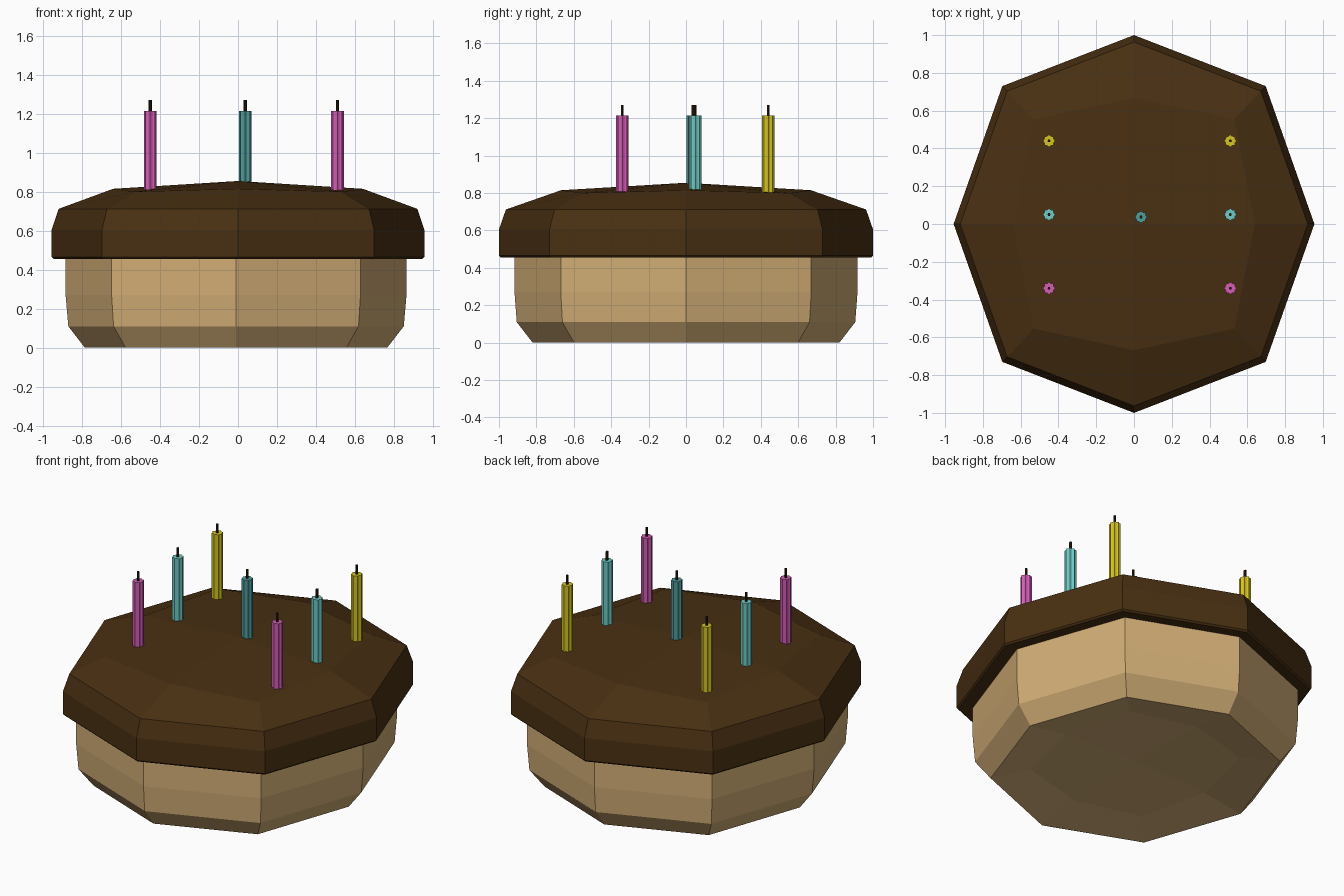
import bpy, bmesh, math

if "Cube" in bpy.data.objects:
    bpy.data.objects.remove(bpy.data.objects["Cube"])


def material(name, rgb):
    m = bpy.data.materials.new(name)
    m.diffuse_color = (*rgb, 1)
    m.use_nodes = True
    m.node_tree.nodes["Principled BSDF"].inputs["Base Color"].default_value = m.diffuse_color
    return m


SPONGE = material("sponge tan", (0.64, 0.42, 0.18))
CHOC = material("chocolate brown", (0.066, 0.029, 0.006))
YELLOW = material("candle yellow", (0.66, 0.55, 0.017))
PINK = material("candle pink", (0.66, 0.11, 0.46))
TEAL = material("candle teal", (0.16, 0.60, 0.56))
DARK_TEAL = material("candle dark teal", (0.08, 0.33, 0.33))
WICK = material("wick black", (0.02, 0.011, 0.003))


def finish(bm, name, mat):
    bmesh.ops.recalc_face_normals(bm, faces=bm.faces)
    me = bpy.data.meshes.new(name)
    bm.to_mesh(me)
    bm.free()
    me.materials.append(mat)
    ob = bpy.data.objects.new(name, me)
    bpy.context.collection.objects.link(ob)
    return ob


def octagon(bm, rx, ry, z, k=0.73, cx=0.0, dz=0.0):
    """Eight points: four on the axes, four corners at k times the radii."""
    pts = [(1, 0), (k, k), (0, 1), (-k, k), (-1, 0), (-k, -k), (0, -1), (k, -k)]
    return [bm.verts.new((cx + rx * x, ry * y, z + dz * (i % 2)))
            for i, (x, y) in enumerate(pts)]


def bridge(bm, a, b):
    n = len(a)
    for i in range(n):
        bm.faces.new((a[i], a[(i + 1) % n], b[(i + 1) % n], b[i]))


def quad_cap(bm, ring, co):
    c = bm.verts.new(co)
    for i in range(0, 8, 2):
        bm.faces.new((c, ring[i], ring[i + 1], ring[(i + 2) % 8]))


# Cake body: bevelled foot and hollowed underside
bm = bmesh.new()
body = [octagon(bm, rx, ry, z, k, -0.01) for rx, ry, z, k in (
    (0.51, 0.54, 0.04, 0.8), (0.775, 0.82, 0.0, 0.73), (0.86, 0.905, 0.11, 0.73),
    (0.874, 0.917, 0.27, 0.73), (0.874, 0.917, 0.48, 0.73))]
for a, b in zip(body, body[1:]):
    bridge(bm, a, b)
quad_cap(bm, body[0], (-0.01, 0, 0.06))
quad_cap(bm, body[-1], (-0.01, 0, 0.48))
finish(bm, "cake_body", SPONGE)

# Frosting: overhanging lid with a low dome
bm = bmesh.new()
lid = [octagon(bm, rx, ry, z, k, 0, dz) for rx, ry, z, k, dz in (
    (0.84, 0.88, 0.465, 0.73, 0), (0.945, 0.99, 0.455, 0.73, 0),
    (0.955, 1.0, 0.465, 0.73, 0), (0.955, 1.0, 0.605, 0.73, 0),
    (0.92, 0.963, 0.712, 0.73, 0), (0.64, 0.668, 0.815, 0.83, -0.015))]
for a, b in zip(lid, lid[1:]):
    bridge(bm, a, b)
quad_cap(bm, lid[-1], (0, 0, 0.855))
finish(bm, "frosting", CHOC)


def prism(name, mat, x, y, z0, z1, radii, n):
    """Upright prism whose radius alternates through radii."""
    bm = bmesh.new()
    rings = []
    for z in (z0, z1):
        rings.append([bm.verts.new((
            x + radii[i % len(radii)] * math.cos(2 * math.pi * i / n),
            y + radii[i % len(radii)] * math.sin(2 * math.pi * i / n), z))
            for i in range(n)])
    bridge(bm, *rings)
    for r in rings:
        bm.faces.new(r)
    finish(bm, name, mat)


# Fluted candles with wicks
candles = [(x, y, m) for x in (-0.45, 0.51)
           for y, m in ((0.44, YELLOW), (0.05, TEAL), (-0.34, PINK))]
candles.append((0.037, 0.037, DARK_TEAL))
for i, (x, y, mat) in enumerate(candles, 1):
    prism(f"candle_{i}", mat, x, y, 0.80, 1.215, (0.033, 0.027), 16)
    prism(f"wick_{i}", WICK, x, y, 1.21, 1.27, (0.008,), 6)
